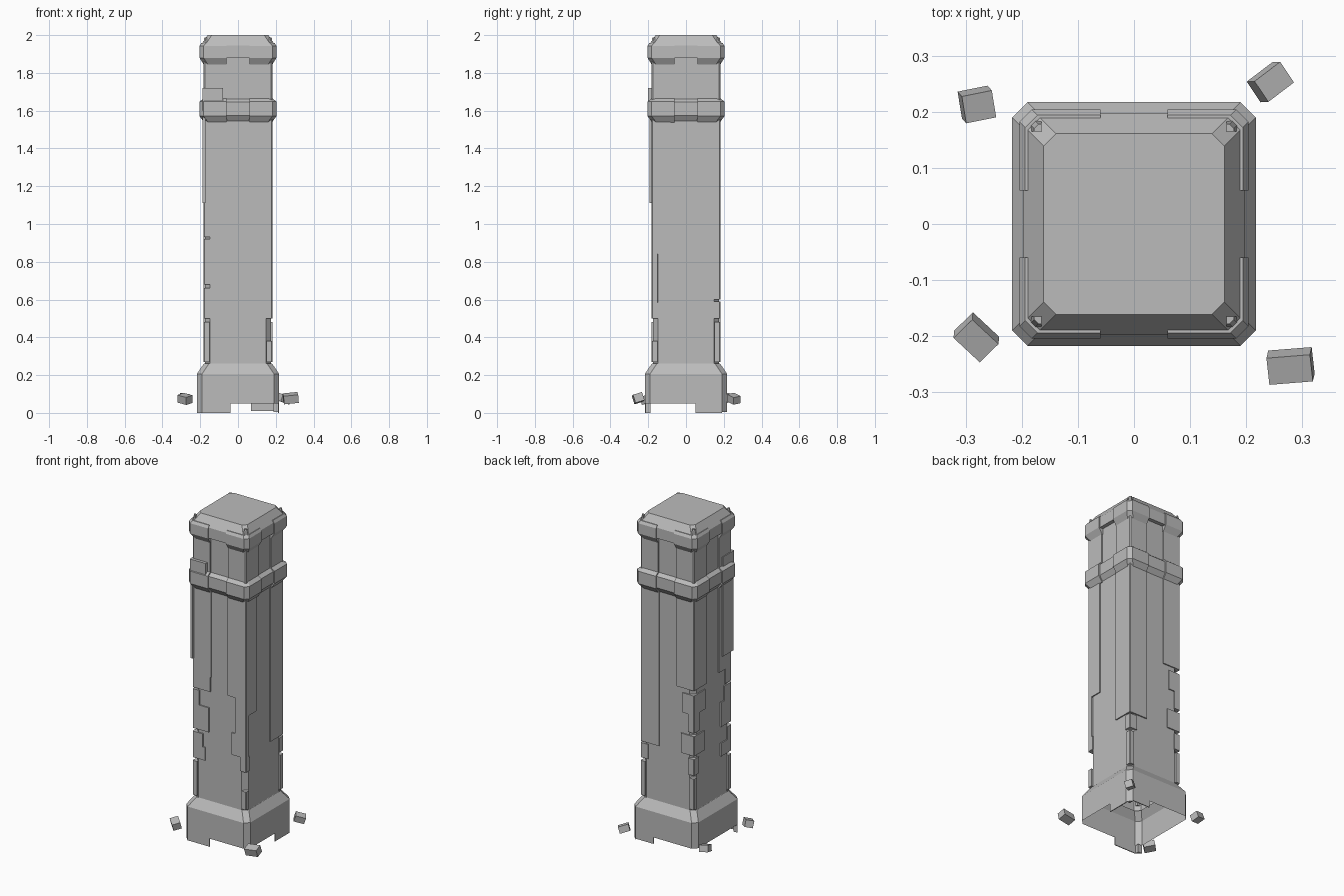
import bpy, bmesh
from mathutils import Matrix, Euler

cube = bpy.data.objects.get("Cube")
if cube:
    bpy.data.objects.remove(cube, do_unlink=True)

stone = bpy.data.materials.new("grey_stone")
stone.use_nodes = True
COLOR = (0.5, 0.5, 0.5, 1)
stone.diffuse_color = COLOR
stone.node_tree.nodes["Principled BSDF"].inputs["Base Color"].default_value = COLOR


def finish(name, bm):
    bmesh.ops.recalc_face_normals(bm, faces=bm.faces)
    mesh = bpy.data.meshes.new(name)
    bm.to_mesh(mesh)
    bm.free()
    mesh.materials.append(stone)
    obj = bpy.data.objects.new(name, mesh)
    bpy.context.collection.objects.link(obj)
    return obj


def loft(bm, rings, bottom=True, top=True):
    """Join equal-length rings of points with quads."""
    rows = [[bm.verts.new(p) for p in ring] for ring in rings]
    n = len(rows[0])
    for a, b in zip(rows, rows[1:]):
        for i in range(n):
            j = (i + 1) % n
            bm.faces.new((a[i], a[j], b[j], b[i]))
    if bottom:
        bm.faces.new(rows[0][::-1])
    if top:
        bm.faces.new(rows[-1])


def octagon(z, h, c):
    """Square of half width h with corners cut by c."""
    k = h - c
    return [(h, -k, z), (h, k, z), (k, h, z), (-k, h, z),
            (-h, k, z), (-h, -k, z), (-k, -h, z), (k, -h, z)]


def corner(z, h, c, ix, iy, sx, sy):
    """Corner block outline: inner edges ix, iy and a cut outer corner."""
    pts = [(ix, iy), (h, iy), (h, h - c), (h - c, h), (ix, h)]
    return [(sx * x, sy * y, z) for x, y in pts]


def ring_part(name, profile, cut, bottom=True, top=True):
    bm = bmesh.new()
    loft(bm, [octagon(z, h, cut) for z, h in profile], bottom, top)
    return finish(name, bm)


def corner_part(name, profile, cut, inner):
    bm = bmesh.new()
    for sx in (-1, 1):
        for sy in (-1, 1):
            loft(bm, [corner(z, h, cut, inner, inner, sx, sy) for z, h in profile])
    return finish(name, bm)


def box(bm, lo, hi):
    size = [b - a for a, b in zip(lo, hi)]
    mid = [(a + b) / 2 for a, b in zip(lo, hi)]
    bmesh.ops.create_cube(bm, size=1, matrix=Matrix.Translation(mid) @ Matrix.Diagonal((*size, 1)))


# Hollow plinth, shaft, collar and cap
ring_part("plinth", [(0.05, 0.217), (0.207, 0.217), (0.262, 0.18)], 0.027, False, False)
ring_part("shaft_core", [(0.24, 0.175), (1.9, 0.175)], 0.028, False, False)
ring_part("collar", [(1.545, 0.175), (1.575, 0.196), (1.645, 0.196), (1.662, 0.175)], 0.022)
ring_part("cap", [(1.88, 0.198), (1.945, 0.198), (2.0, 0.161)], 0.022)

# Raised corner pieces on the collar, cap and upper shaft
corner_part("collar_corners", [(1.538, 0.18), (1.572, 0.204), (1.648, 0.204), (1.665, 0.182)], 0.022, 0.062)
corner_part("cap_corners", [(1.845, 0.182), (1.88, 0.204), (1.942, 0.204), (1.958, 0.194)], 0.022, 0.06)
corner_part("upper_pilasters", [(1.64, 0.182), (1.88, 0.182)], 0.006, 0.062)
corner_part("cap_chips", [(1.95, 0.185), (1.988, 0.178)], 0.008, 0.165)

# Worn quoins: bottom, top, width along x, width along y
quoins = {
    (-1, -1): [(1.02, 1.56, .125, .12), (.93, 1.02, .12, .06), (.83, .92, .045, .07),
               (.68, .83, .11, .1), (.58, .66, .07, .04), (.5, .58, .085, .1),
               (.27, .48, .03, .03)],
    (1, -1): [(.94, 1.56, .125, .1), (.84, .94, .07, .1), (.72, .84, .075, .03),
              (.585, .72, .1, .03), (.5, .585, .04, .04), (.27, .38, .03, .03)],
    (1, 1): [(.6, 1.56, .125, .125), (.5, .59, .05, .04), (.27, .48, .03, .03)],
    (-1, 1): [(1.0, 1.56, .12, .12), (.85, .97, .08, .11), (.74, .85, .04, .06),
              (.6, .72, .09, .1), (.48, .58, .04, .05), (.27, .46, .03, .03)],
}
bm = bmesh.new()
H = 0.182
for (sx, sy), blocks in quoins.items():
    for z0, z1, wx, wy in blocks:
        loft(bm, [corner(z, H, 0.004, H - wx, H - wy, sx, sy) for z in (z0, z1)])
finish("quoins", bm)

# Slipped slab on the front right corner
bm = bmesh.new()
box(bm, (-0.187, -0.193, 1.11), (-0.172, -0.09, 1.72))
box(bm, (-0.187, -0.2, 1.6), (-0.08, -0.17, 1.72))
finish("slipped_slab", bm)

# Plinth skirts left standing where the footing has broken away
bm = bmesh.new()
box(bm, (-0.19, -0.217, 0), (-0.04, -0.212, 0.05))
box(bm, (0.212, 0.05, 0), (0.217, 0.19, 0.05))
box(bm, (0.07, 0.212, 0.01), (0.19, 0.217, 0.05))
loft(bm, [corner(z, 0.217, 0.027, 0.189, 0.189, 1, 1) for z in (0.005, 0.05)])
loft(bm, [corner(z, 0.217, 0.027, 0.189, 0.189, -1, -1) for z in (0, 0.05)])
finish("plinth_skirts", bm)

# Loose rubble
rubble = [((-0.28, 0.213, 0.077), (0.25, 0.15, 0.2), (0.055, 0.05, 0.04)),
          ((0.243, 0.253, 0.075), (0.2, 0.3, 0.65), (0.06, 0.045, 0.04)),
          ((0.279, -0.253, 0.078), (0.3, -0.1, 0.08), (0.078, 0.05, 0.045)),
          ((-0.281, -0.202, 0.074), (0.25, 0.2, -0.75), (0.065, 0.048, 0.042))]
for i, (pos, rot, size) in enumerate(rubble):
    bm = bmesh.new()
    bmesh.ops.create_cube(bm, size=1, matrix=Matrix.Translation(pos)
                          @ Euler(rot).to_matrix().to_4x4() @ Matrix.Diagonal((*size, 1)))
    finish(f"rubble_{i + 1}", bm)
